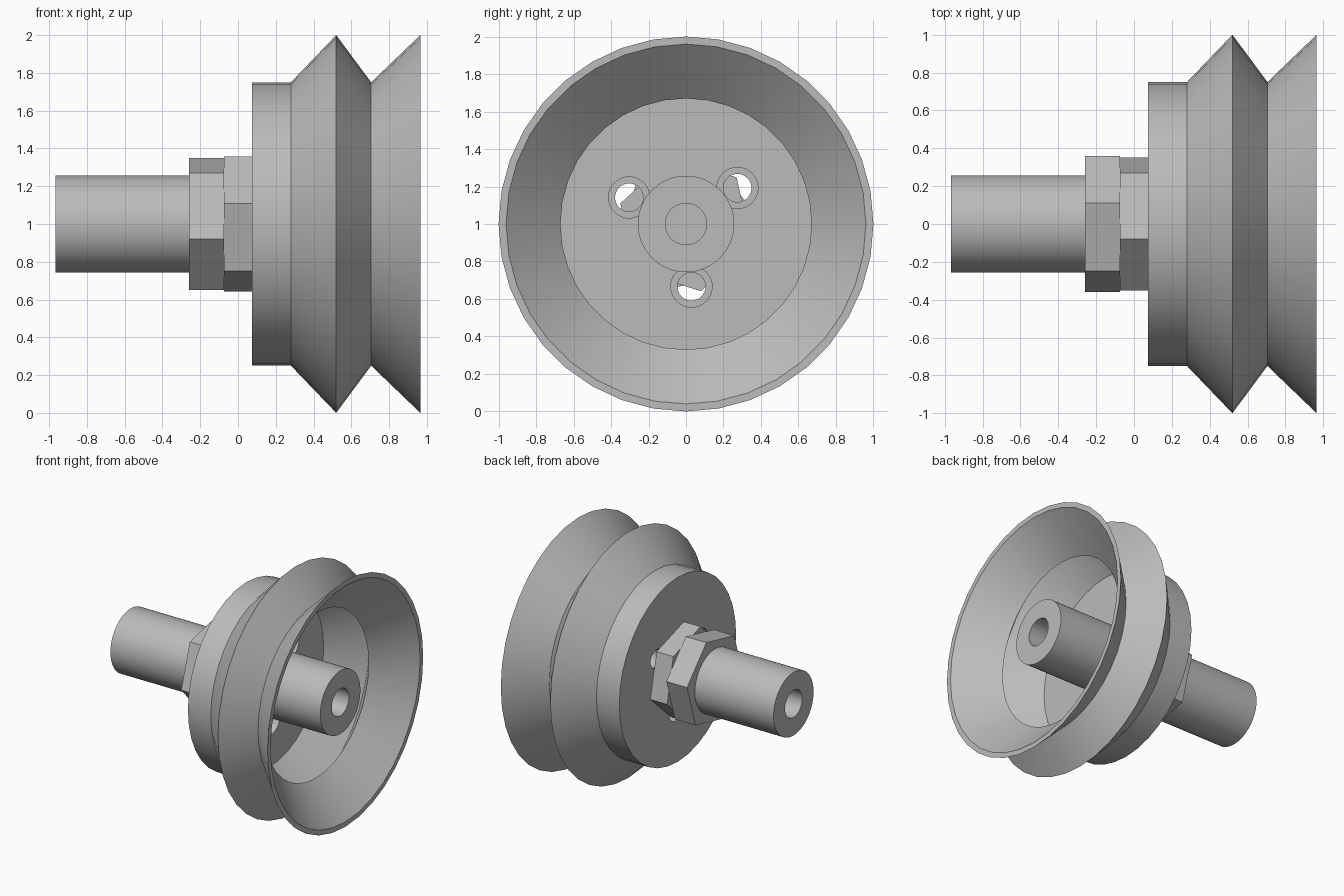
import bpy, bmesh
from math import pi, cos, sin, radians
from mathutils import Vector

cube = bpy.data.objects.get("Cube")
if cube:
    bpy.data.objects.remove(cube, do_unlink=True)

grey = bpy.data.materials.new("light_grey")
grey.use_nodes = True
colour = (0.5, 0.5, 0.5, 1)
grey.diffuse_color = colour
grey.node_tree.nodes["Principled BSDF"].inputs["Base Color"].default_value = colour


def revolve(name, profile, sides, centre=(0, 1), phase=0, closed=False, smooth=True):
    """Turn (x, radius) points around an axis parallel to x; radius 0 makes a pole."""
    bm = bmesh.new()
    rings = []
    for x, r in profile:
        if r == 0:
            rings.append([bm.verts.new((x, *centre))] * sides)
            continue
        ring = []
        for i in range(sides):
            a = phase + 2 * pi * i / sides
            ring.append(bm.verts.new((x, centre[0] + r * cos(a), centre[1] + r * sin(a))))
        rings.append(ring)
    pairs = list(zip(rings, rings[1:]))
    if closed:
        pairs.append((rings[-1], rings[0]))
    for a, b in pairs:
        for i in range(sides):
            j = (i + 1) % sides
            corners = list(dict.fromkeys((a[i], a[j], b[j], b[i])))
            bm.faces.new(corners)
    bmesh.ops.recalc_face_normals(bm, faces=bm.faces)
    mesh = bpy.data.meshes.new(name)
    bm.to_mesh(mesh)
    bm.free()
    mesh.materials.append(grey)
    obj = bpy.data.objects.new(name, mesh)
    bpy.context.collection.objects.link(obj)
    if smooth:
        shade(obj)
    return obj


def shade(obj):
    bpy.ops.object.select_all(action="DESELECT")
    obj.select_set(True)
    bpy.context.view_layer.objects.active = obj
    bpy.ops.object.shade_smooth_by_angle(angle=radians(30))


# Central tube with a blind bore at each end
revolve("tube", [(-0.26, 0), (-0.26, 0.11), (-0.967, 0.11), (-0.967, 0.257),
                 (0.92, 0.257), (0.92, 0.11), (0.28, 0.11), (0.28, 0)], 64)

# Two hexagonal nuts, turned against each other
for name, x0, x1, turn in (("outer_nut", -0.26, -0.075, 12.6),
                           ("inner_nut", -0.075, 0.075, 42.6)):
    revolve(name, [(x0, 0), (x0, 0.367), (x1, 0.367), (x1, 0)], 6,
            phase=radians(turn), smooth=False)

# Thin-walled bellows lip
revolve("bellows", [(0.28, 0.75), (0.52, 1), (0.705, 0.75), (0.965, 1),
                    (0.965, 0.96), (0.705, 0.67), (0.52, 0.94), (0.28, 0.70)],
        36, closed=True)

# Base plate with three stepped holes
plate = revolve("base_plate", [(0.075, 0), (0.075, 0.75), (0.28, 0.75), (0.28, 0)], 36)
for k in range(3):
    a = radians(35 + 120 * k)
    cutter = revolve("hole_cutter", [(0, 0), (0, 0.075), (0.16, 0.075), (0.16, 0.11),
                                     (0.4, 0.11), (0.4, 0)], 32,
                     centre=(0.335 * cos(a), 1 + 0.335 * sin(a)), smooth=False)
    cutter.hide_render = True
    cut = plate.modifiers.new("hole", "BOOLEAN")
    cut.operation = "DIFFERENCE"
    cut.solver = "EXACT"
    cut.object = cutter
    bpy.context.view_layer.objects.active = plate
    bpy.ops.object.modifier_apply(modifier=cut.name)
    bpy.data.objects.remove(cutter, do_unlink=True)
shade(plate)
